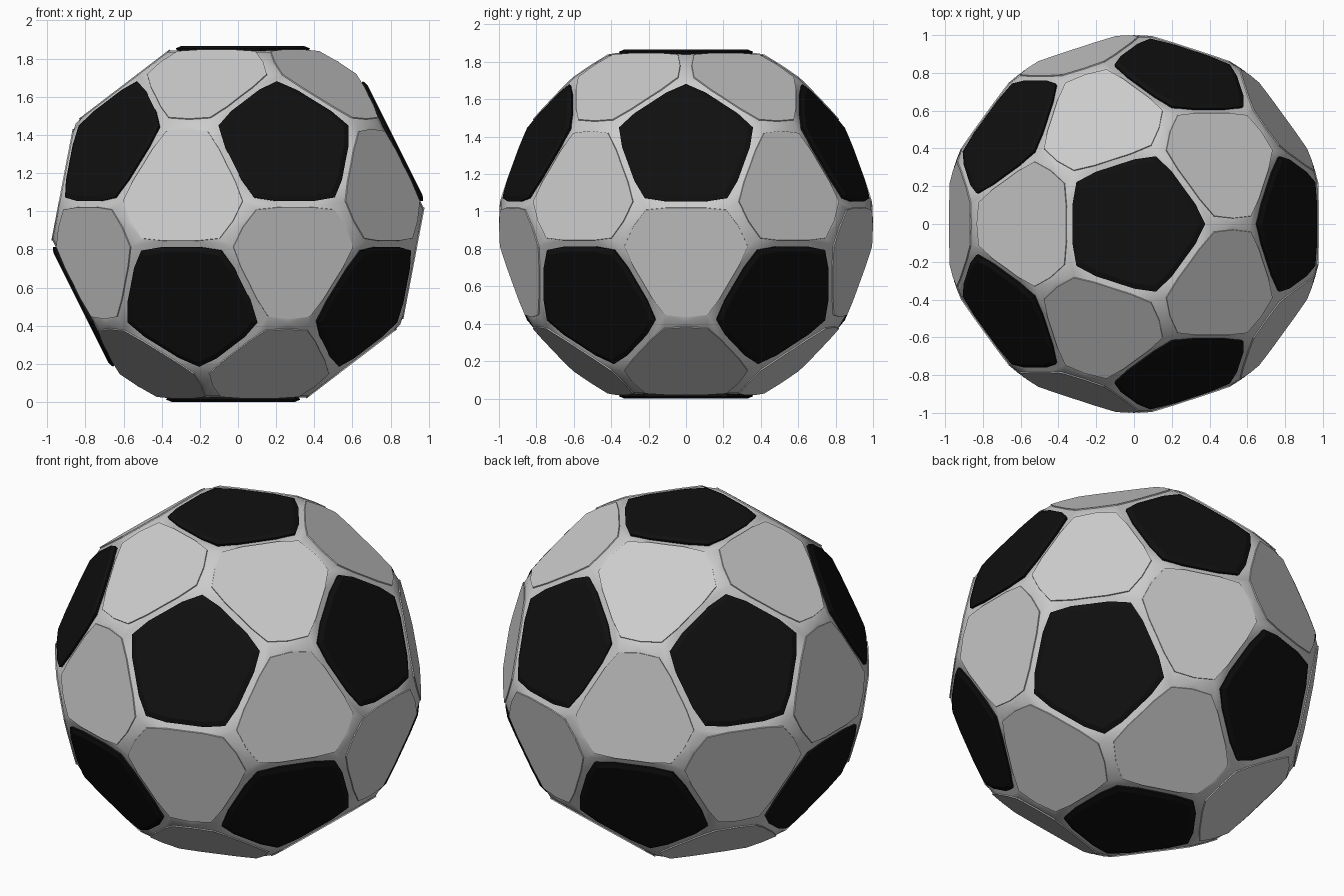
import bpy, bmesh
from math import sin, cos, radians, atan
from itertools import combinations
from mathutils import Vector

if "Cube" in bpy.data.objects:
    bpy.data.objects.remove(bpy.data.objects["Cube"])

CENTRE = Vector((0, 0, 0.933))
PENT_D, HEX_D = 0.933, 0.945

# Icosahedron directions: corners carry pentagons, faces carry hexagons
up = Vector((0, 0, 1))
e = atan(0.5)
corners = [up, -up]
for k in range(5):
    for start, s in ((0, 1), (36, -1)):
        a = radians(start + 72 * k)
        corners.append(Vector((cos(e) * cos(a), cos(e) * sin(a), s * sin(e))))


def near(a, b):
    return a.dot(b) > 0.4


edges = [(a, b) for a, b in combinations(corners, 2) if near(a, b)]
faces = [t for t in combinations(corners, 3)
         if near(t[0], t[1]) and near(t[1], t[2]) and near(t[0], t[2])]


def outline(n, toward, shape, repeat, d, scale=1.0):
    """Points of a flat repeating outline at distance d along n."""
    u = (toward - n * toward.dot(n)).normalized()
    v = n.cross(u)
    pts = []
    for k in range(repeat):
        for deg, r in shape:
            a = radians(deg + 360 / repeat * k)
            pts.append(n * d + (u * cos(a) + v * sin(a)) * r * scale)
    return pts


def stack(bm, rings):
    """Join outline rings into a closed plate."""
    rows = [[bm.verts.new(p + CENTRE) for p in ring] for ring in rings]
    n = len(rows[0])
    for lo, hi in zip(rows, rows[1:]):
        for i in range(n):
            j = (i + 1) % n
            bm.faces.new((lo[i], lo[j], hi[j], hi[i]))
    bm.faces.new(rows[-1])
    bm.faces.new(rows[0][::-1])


def finish(bm, name, colour=None):
    bmesh.ops.recalc_face_normals(bm, faces=bm.faces[:])
    mesh = bpy.data.meshes.new(name)
    bm.to_mesh(mesh)
    bm.free()
    ob = bpy.data.objects.new(name, mesh)
    bpy.context.collection.objects.link(ob)
    if colour:
        mat = bpy.data.materials.new(name)
        mat.diffuse_color = colour
        mat.use_nodes = True
        mat.node_tree.nodes["Principled BSDF"].inputs["Base Color"].default_value = mat.diffuse_color
        mesh.materials.append(mat)
    return ob


PENT = [(0, 0.377), (18, 0.342), (36, 0.325), (54, 0.342)]
HEX = [(0, 0.268), (20, 0.286), (40, 0.335), (60, 0.327), (80, 0.335), (100, 0.286)]

# Black pentagon plates with a chamfered rim
bm = bmesh.new()
for n in corners:
    toward = next(c for c in corners if c != n and near(n, c))
    stack(bm, [outline(n, toward, PENT, 5, d, s)
               for d, s in ((0.89, 0.96), (0.921, 1.0), (PENT_D, 0.92))])
finish(bm, "black_pentagon_panels", (0.005, 0.005, 0.005, 1))

# Grey rounded hexagon plates
bm = bmesh.new()
hull_points = []
for tri in faces:
    n = (tri[0] + tri[1] + tri[2]).normalized()
    ring = outline(n, tri[0], HEX, 3, HEX_D)
    hull_points += [p * 0.994 for p in ring]
    stack(bm, [outline(n, tri[0], HEX, 3, 0.91), ring])
finish(bm, "grey_hexagon_panels")

# Inner shell that fills the seams, ridged between neighbouring hexagons
bm = bmesh.new()
hull_points += [(a + b).normalized() for a, b in edges]
for p in hull_points:
    bm.verts.new(p + CENTRE)
bmesh.ops.convex_hull(bm, input=bm.verts[:])
shell = finish(bm, "seam_shell")
bpy.context.view_layer.objects.active = shell
shell.select_set(True)
bpy.ops.object.shade_smooth_by_angle(angle=radians(25))
